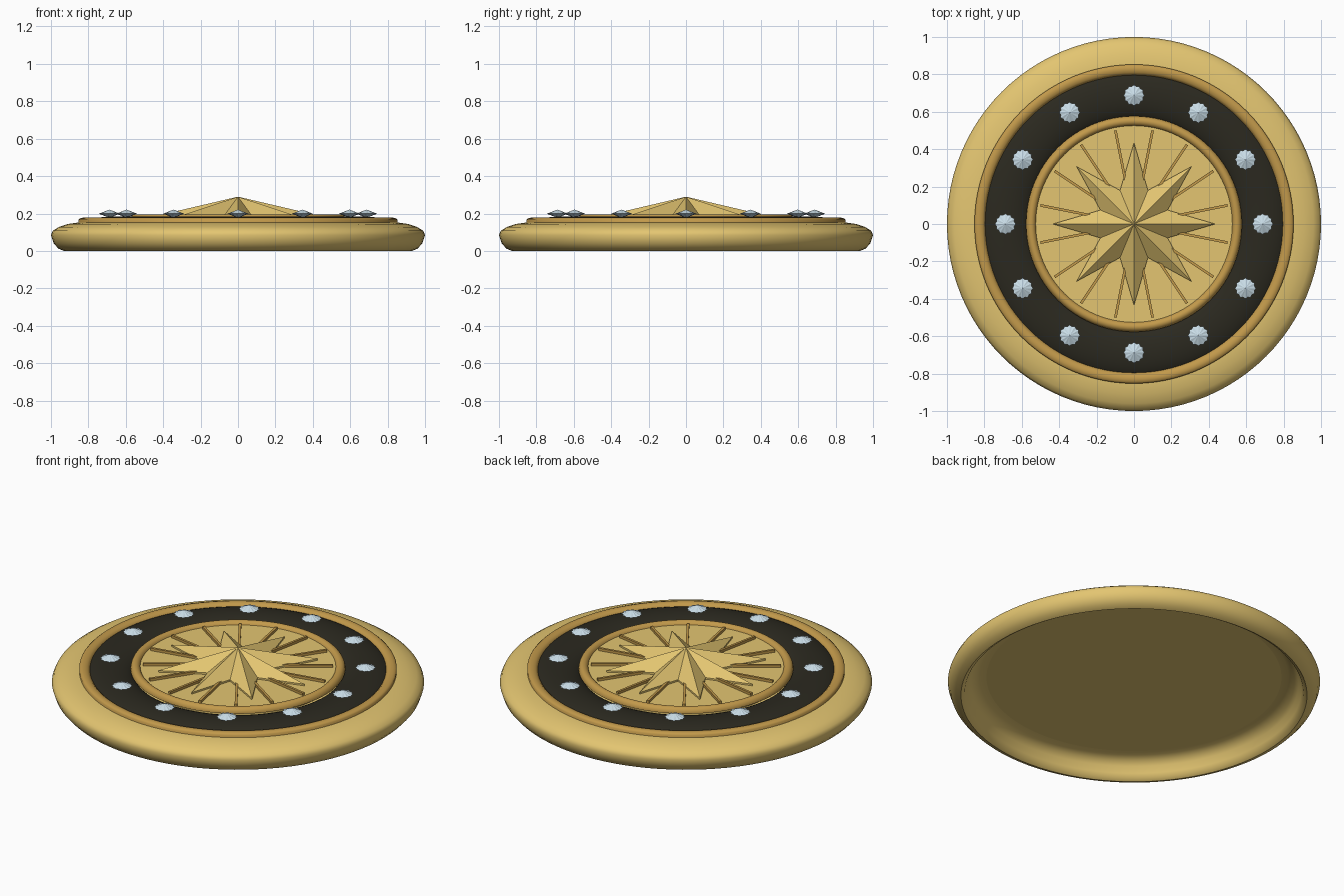
import bpy, bmesh
from math import sin, cos, pi, radians

if "Cube" in bpy.data.objects:
    bpy.data.objects.remove(bpy.data.objects["Cube"])


def material(name, rgb):
    m = bpy.data.materials.new(name)
    m.use_nodes = True
    m.diffuse_color = (*rgb, 1)
    m.node_tree.nodes["Principled BSDF"].inputs["Base Color"].default_value = (*rgb, 1)
    return m


GOLD = material("gold", (0.77, 0.56, 0.165))
BRONZE = material("dark gold", (0.54, 0.32, 0.07))
BLACK = material("black enamel", (0.024, 0.022, 0.014))
GEM = material("pale blue gem", (0.6, 0.74, 0.82))


def add_object(name, bm, mat, smooth=None):
    bmesh.ops.remove_doubles(bm, verts=bm.verts, dist=1e-5)
    bmesh.ops.recalc_face_normals(bm, faces=bm.faces)
    mesh = bpy.data.meshes.new(name)
    bm.to_mesh(mesh)
    bm.free()
    ob = bpy.data.objects.new(name, mesh)
    bpy.context.collection.objects.link(ob)
    mesh.materials.append(mat)
    if smooth:
        bpy.ops.object.select_all(action='DESELECT')
        ob.select_set(True)
        bpy.context.view_layer.objects.active = ob
        bpy.ops.object.shade_smooth_by_angle(angle=radians(smooth))
    return ob


def lathe(name, profile, mat, smooth=50, steps=96):
    """Spin a closed (radius, height) outline about the z axis."""
    bm = bmesh.new()
    verts = [bm.verts.new((r, 0, z)) for r, z in profile]
    edges = [bm.edges.new((a, b)) for a, b in zip(verts, verts[1:] + verts[:1])]
    bmesh.ops.spin(bm, geom=verts + edges, cent=(0, 0, 0), axis=(0, 0, 1),
                   angle=2 * pi, steps=steps, use_merge=True)
    return add_object(name, bm, mat, smooth)


def half_ring(name, radius, half_width, z, height, mat, sides=16):
    """Domed ring with a flat base at height z."""
    section = [(radius + half_width * cos(pi * i / sides),
                z + height * sin(pi * i / sides)) for i in range(sides + 1)]
    return lathe(name, section, mat)


def disc(name, radius, bottom, top, mat):
    bm = bmesh.new()
    bmesh.ops.create_cone(bm, cap_ends=True, segments=96, radius1=radius,
                          radius2=radius, depth=top - bottom)
    bmesh.ops.translate(bm, verts=bm.verts, vec=(0, 0, (top + bottom) / 2))
    return add_object(name, bm, mat, 30)


# Rounded rim with a hollow underside, closed by a back plate
lathe("rim", [(0.93, 0.0), (0.96, 0.012), (0.985, 0.04), (1.0, 0.085), (0.99, 0.108),
              (0.96, 0.127), (0.91, 0.144), (0.84, 0.154), (0.78, 0.15), (0.78, 0.112),
              (0.83, 0.108), (0.865, 0.095), (0.885, 0.07), (0.9, 0.035), (0.91, 0.012)], GOLD)
disc("back_plate", 0.81, 0.111, 0.14, GOLD)

# Enamel band between two trims
lathe("outer_trim", [(0.853, 0.14), (0.853, 0.167), (0.845, 0.174), (0.83, 0.178),
                     (0.81, 0.174), (0.795, 0.16), (0.795, 0.14)], BRONZE)
half_ring("enamel_band", 0.69, 0.135, 0.125, 0.058, BLACK)
half_ring("inner_trim", 0.55, 0.027, 0.165, 0.031, BRONZE)

# Dial with thin raised rays
disc("dial", 0.54, 0.13, 0.178, GOLD)
rays = bmesh.new()
for k in range(16):
    a = 2 * pi * (k + 0.5) / 16
    box = bmesh.ops.create_cube(rays, size=1)["verts"]
    for v in box:
        r, t = 0.355 + v.co.x * 0.31, v.co.y * 0.014
        v.co = (r * cos(a) - t * sin(a), r * sin(a) + t * cos(a), 0.183 + v.co.z * 0.02)
add_object("rays", rays, BRONZE)

# Faceted eight-pointed star
star = bmesh.new()
outline = []
for k in range(16):
    a, r = 2 * pi * k / 16, 0.195 if k % 2 else 0.435
    outline.append((r * cos(a), r * sin(a)))
low = [star.verts.new((x, y, 0.17)) for x, y in outline]
high = [star.verts.new((x, y, 0.188)) for x, y in outline]
apex = star.verts.new((0, 0, 0.29))
for i in range(16):
    j = (i + 1) % 16
    star.faces.new((high[i], high[j], apex))
    star.faces.new((low[i], low[j], high[j], high[i]))
star.faces.new(low[::-1])
add_object("star", star, GOLD)

# Twelve double-pointed gems with a notched girdle
for k in range(12):
    a = 2 * pi * k / 12
    x, y = 0.688 * cos(a), 0.688 * sin(a)
    gem = bmesh.new()
    girdle = []
    for i in range(24):
        b, r = 2 * pi * i / 24, 0.049 if i % 2 else 0.056
        girdle.append(gem.verts.new((x + r * cos(b), y + r * sin(b), 0.199)))
    for z in (0.221, 0.177):
        tip = gem.verts.new((x, y, z))
        for p, q in zip(girdle, girdle[1:] + girdle[:1]):
            gem.faces.new((p, q, tip))
    add_object(f"gem_{k + 1}", gem, GEM)
